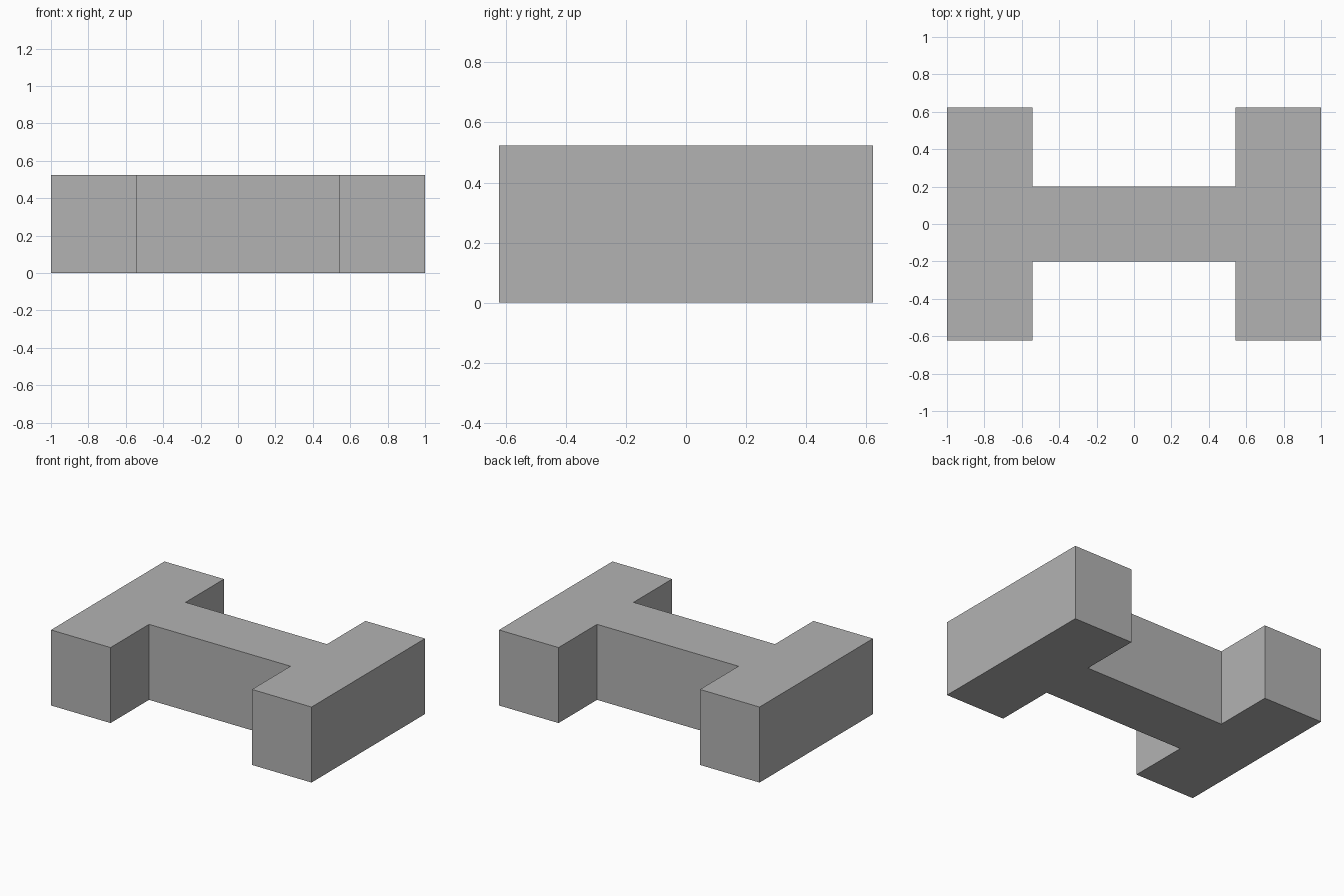
import bpy
import bmesh

cube = bpy.data.objects.get("Cube")
if cube:
    bpy.data.objects.remove(cube, do_unlink=True)

HALF_LENGTH, HALF_WIDTH, HEIGHT = 1.0, 0.622, 0.524
INNER_X, HALF_WEB = 0.543, 0.2

# Single flat grey
grey = bpy.data.materials.new("plain_grey")
grey.use_nodes = True
color = (0.45, 0.45, 0.45, 1)
grey.diffuse_color = color
grey.node_tree.nodes["Principled BSDF"].inputs["Base Color"].default_value = color

# One quarter of the H outline, mirrored into the full counter-clockwise loop
quarter = [(HALF_LENGTH, HALF_WIDTH), (INNER_X, HALF_WIDTH), (INNER_X, HALF_WEB)]
half = quarter + [(-x, y) for x, y in reversed(quarter)]
outline = half + [(-x, -y) for x, y in half]

# Extrude the outline into a solid block
bm = bmesh.new()
base = bm.faces.new([bm.verts.new((x, y, 0)) for x, y in outline])
result = bmesh.ops.extrude_face_region(bm, geom=[base], use_keep_orig=True)
top = [v for v in result["geom"] if isinstance(v, bmesh.types.BMVert)]
bmesh.ops.translate(bm, vec=(0, 0, HEIGHT), verts=top)
bmesh.ops.recalc_face_normals(bm, faces=bm.faces)

mesh = bpy.data.meshes.new("h_shaped_block")
bm.to_mesh(mesh)
bm.free()
mesh.materials.append(grey)
block = bpy.data.objects.new("h_shaped_block", mesh)
bpy.context.collection.objects.link(block)
